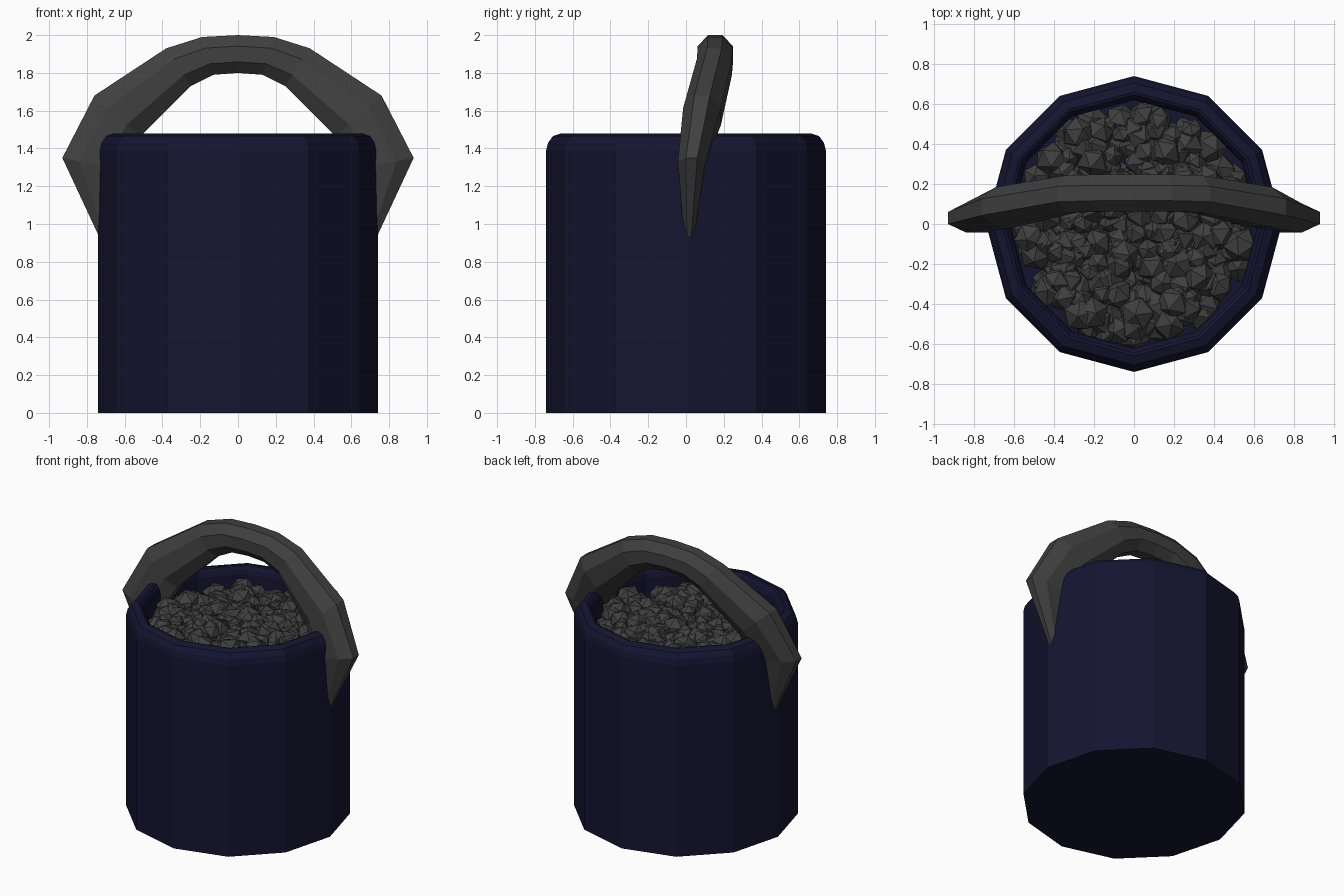
import bpy, bmesh, math, random
from mathutils import Vector, Matrix, Euler

if "Cube" in bpy.data.objects:
    bpy.data.objects.remove(bpy.data.objects["Cube"])

random.seed(4)


def material(name, rgb):
    m = bpy.data.materials.new(name)
    m.diffuse_color = (*rgb, 1)
    m.use_nodes = True
    m.node_tree.nodes["Principled BSDF"].inputs["Base Color"].default_value = m.diffuse_color
    return m


NAVY = material("navy", (0.007, 0.007, 0.03))
GREY = material("dark_grey", (0.05, 0.05, 0.05))


def finish(bm, name, mat):
    bmesh.ops.recalc_face_normals(bm, faces=bm.faces)
    me = bpy.data.meshes.new(name)
    bm.to_mesh(me)
    bm.free()
    me.materials.append(mat)
    ob = bpy.data.objects.new(name, me)
    bpy.context.collection.objects.link(ob)
    return ob


def skin(bm, rings):
    """Join closed loops of points with quads and cap both ends."""
    loops = [[bm.verts.new(p) for p in r] for r in rings]
    n = len(loops[0])
    for a, b in zip(loops, loops[1:]):
        for i in range(n):
            j = (i + 1) % n
            bm.faces.new((a[i], a[j], b[j], b[i]))
    bm.faces.new(loops[0])
    bm.faces.new(loops[-1])


# Bucket: twelve-sided wall with rounded rim and a raised inner floor
profile = [(0.74, 0), (0.74, 1.39), (0.73, 1.43), (0.705, 1.465), (0.66, 1.48),
           (0.645, 1.475), (0.63, 1.455), (0.62, 1.42), (0.62, 1.24)]
bm = bmesh.new()
skin(bm, [[(r * math.cos(k * math.pi / 6), r * math.sin(k * math.pi / 6), z)
           for k in range(12)] for r, z in profile])
finish(bm, "bucket", NAVY)

# Handle: octagonal sections given as outer x, z, inner x, z, centre y, half width
half = [(0.19, 1.99, 0.13, 1.79, 0.155, 0.093),
        (0.38, 1.93, 0.25, 1.73, 0.15, 0.093),
        (0.76, 1.68, 0.52, 1.46, 0.085, 0.1),
        (0.93, 1.35, 0.62, 1.29, 0.03, 0.073),
        (0.72, 0.90, 0.64, 0.93, 0.015, 0.024)]
sections = ([(-a, b, -c, d, y, w) for a, b, c, d, y, w in reversed(half)]
            + [(0, 2.0, 0, 1.80, 0.155, 0.093)] + half)
rings = []
for ox, oz, ix, iz, y, w in sections:
    mid = Vector(((ox + ix) / 2, y, (oz + iz) / 2))
    out = Vector(((ox - ix) / 2, 0, (oz - iz) / 2))
    side = Vector((0, w, 0))
    s = 1 / math.cos(math.pi / 8)
    rings.append([mid + s * (out * math.cos(t) + side * math.sin(t))
                  for t in ((k + 0.5) * math.pi / 4 for k in range(8))])
bm = bmesh.new()
skin(bm, rings)
finish(bm, "handle", GREY)

# Gravel: scattered icosahedra lying on the inner floor
bm = bmesh.new()
count = 330
for i in range(count):
    rad = 0.555 * math.sqrt((i + random.random()) / count)
    ang = i * 2.39996 + random.uniform(-0.3, 0.3)
    pos = Vector((rad * math.cos(ang), rad * math.sin(ang), random.uniform(1.27, 1.36)))
    turn = Euler([random.uniform(0, 6.28) for _ in range(3)]).to_matrix().to_4x4()
    bmesh.ops.create_icosphere(bm, subdivisions=1, radius=random.uniform(0.055, 0.095),
                               matrix=Matrix.Translation(pos) @ turn)
finish(bm, "gravel", GREY)
